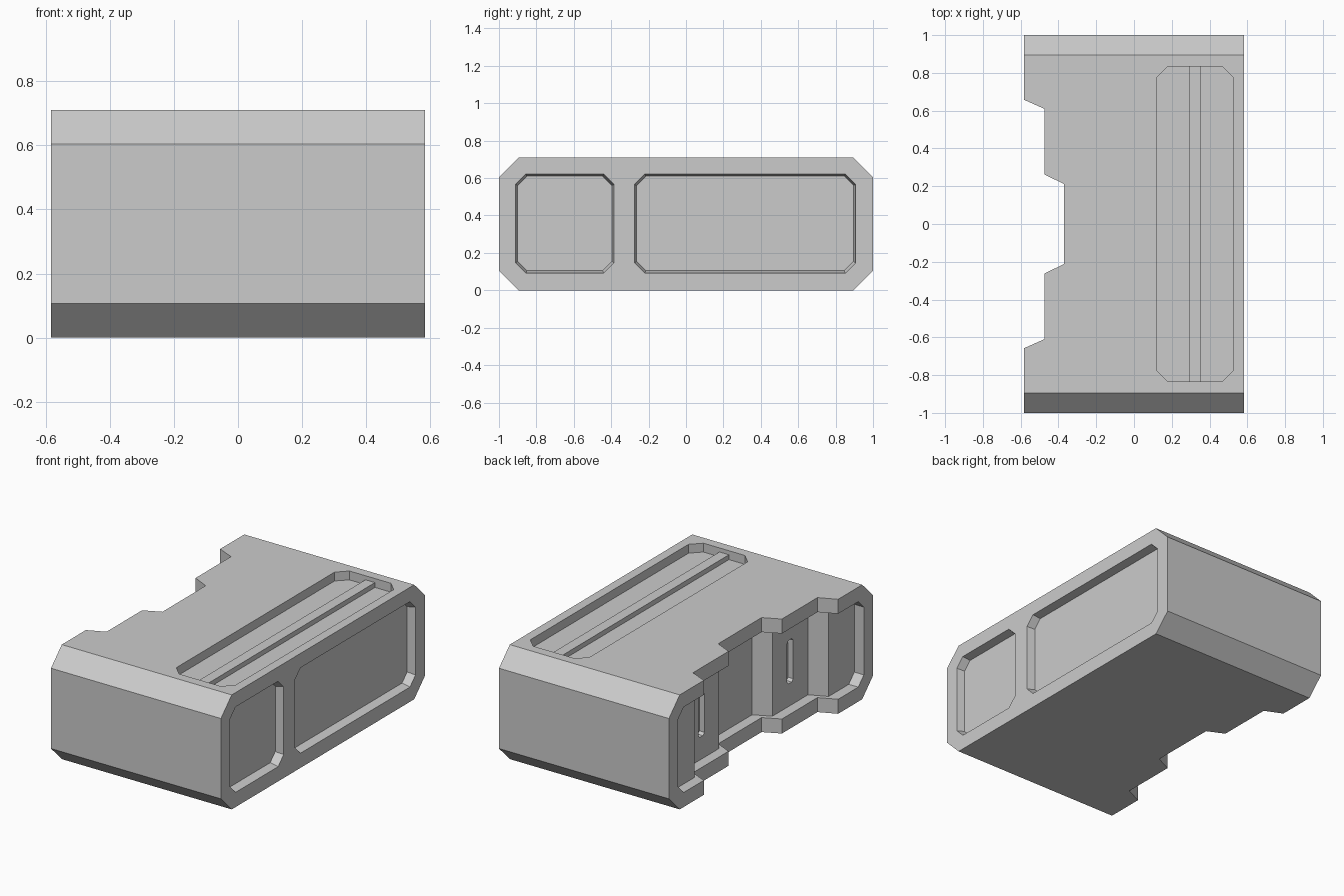
import bpy, bmesh

if "Cube" in bpy.data.objects:
    bpy.data.objects.remove(bpy.data.objects["Cube"])

HEIGHT, HALF_X = 0.71, 0.583


def octagon(u0, u1, v0, v1, c):
    """Rectangle with chamfered corners."""
    return [(u0 + c, v0), (u1 - c, v0), (u1, v0 + c), (u1, v1 - c),
            (u1 - c, v1), (u0 + c, v1), (u0, v1 - c), (u0, v0 + c)]


def prism(name, axis, start, end, t0, t1):
    """Join two matching profiles placed at t0 and t1 along X or Z."""
    bm = bmesh.new()
    place = (lambda p, t: (t, *p)) if axis == 'X' else (lambda p, t: (*p, t))
    a = [bm.verts.new(place(p, t0)) for p in start]
    b = [bm.verts.new(place(p, t1)) for p in end]
    bm.faces.new(a)
    bm.faces.new(b[::-1])
    for i in range(len(a)):
        j = (i + 1) % len(a)
        bm.faces.new((a[i], b[i], b[j], a[j]))
    bmesh.ops.recalc_face_normals(bm, faces=bm.faces)
    mesh = bpy.data.meshes.new(name)
    bm.to_mesh(mesh)
    bm.free()
    obj = bpy.data.objects.new(name, mesh)
    bpy.context.collection.objects.link(obj)
    return obj


def boolean(target, cutter, operation='DIFFERENCE'):
    """Apply a boolean and discard the cutter."""
    cutter.hide_render = True
    mod = target.modifiers.new("cut", 'BOOLEAN')
    mod.operation, mod.solver, mod.object = operation, 'EXACT', cutter
    bpy.context.view_layer.objects.active = target
    bpy.ops.object.modifier_apply(modifier=mod.name)
    bpy.data.objects.remove(cutter)


def stepped(offset):
    """Plan outline of everything left of the two-step side, shifted in x."""
    half = [(-0.37, 0.212), (-0.475, 0.262), (-0.475, 0.61), (-0.583, 0.658)]
    half = [(x + offset, y) for x, y in half]
    half += [(-0.583 + offset, 1.2)] if offset else []
    return ([(-0.9, half[-1][1])] + half[::-1]
            + [(x, -y) for x, y in half] + [(-0.9, -half[-1][1])])


# Chamfered case body
outline = octagon(-1, 1, 0, HEIGHT, 0.106)
body = prism("case_body", 'X', outline, outline, -HALF_X, HALF_X)

# Stepped notch through the left side
boolean(body, prism("notch", 'Z', stepped(0), stepped(0), -0.2, 1))

# Left pocket: its floor follows the steps, inside a chamfered border
border = octagon(-0.91, 0.91, 0.09, 0.62, 0.055)
pocket = prism("left_pocket", 'X', border, border, -0.8, -0.2)
boolean(pocket, prism("steps", 'Z', stepped(0.065), stepped(0.065), -0.2, 1),
        'INTERSECT')
boolean(body, pocket)

# Slots in the two middle steps
for side in (-1, 1):
    y = side * 0.435
    slot = octagon(y - 0.03, y + 0.03, 0.23, 0.50, 0.015)
    boolean(body, prism("slot", 'X', slot, slot, -0.45, -0.375))

# Two tapered panel recesses on the right side
for y0, y1 in ((-0.912, -0.384), (-0.276, 0.908)):
    boolean(body, prism("panel", 'X',
                        octagon(y0 + 0.012, y1 - 0.012, 0.105, 0.61, 0.05),
                        octagon(y0, y1, 0.09, 0.622, 0.055),
                        HALF_X - 0.05, HALF_X + 0.005))

# Long top recess with a low rib along it
top = octagon(0.12, 0.525, -0.835, 0.835, 0.06)
boolean(body, prism("top_recess", 'Z', top, top, HEIGHT - 0.055, HEIGHT + 0.1))
rib = [(0.29, -0.835), (0.355, -0.835), (0.355, 0.835), (0.29, 0.835)]
prism("top_rib", 'Z', rib, rib, HEIGHT - 0.057, HEIGHT - 0.025)
